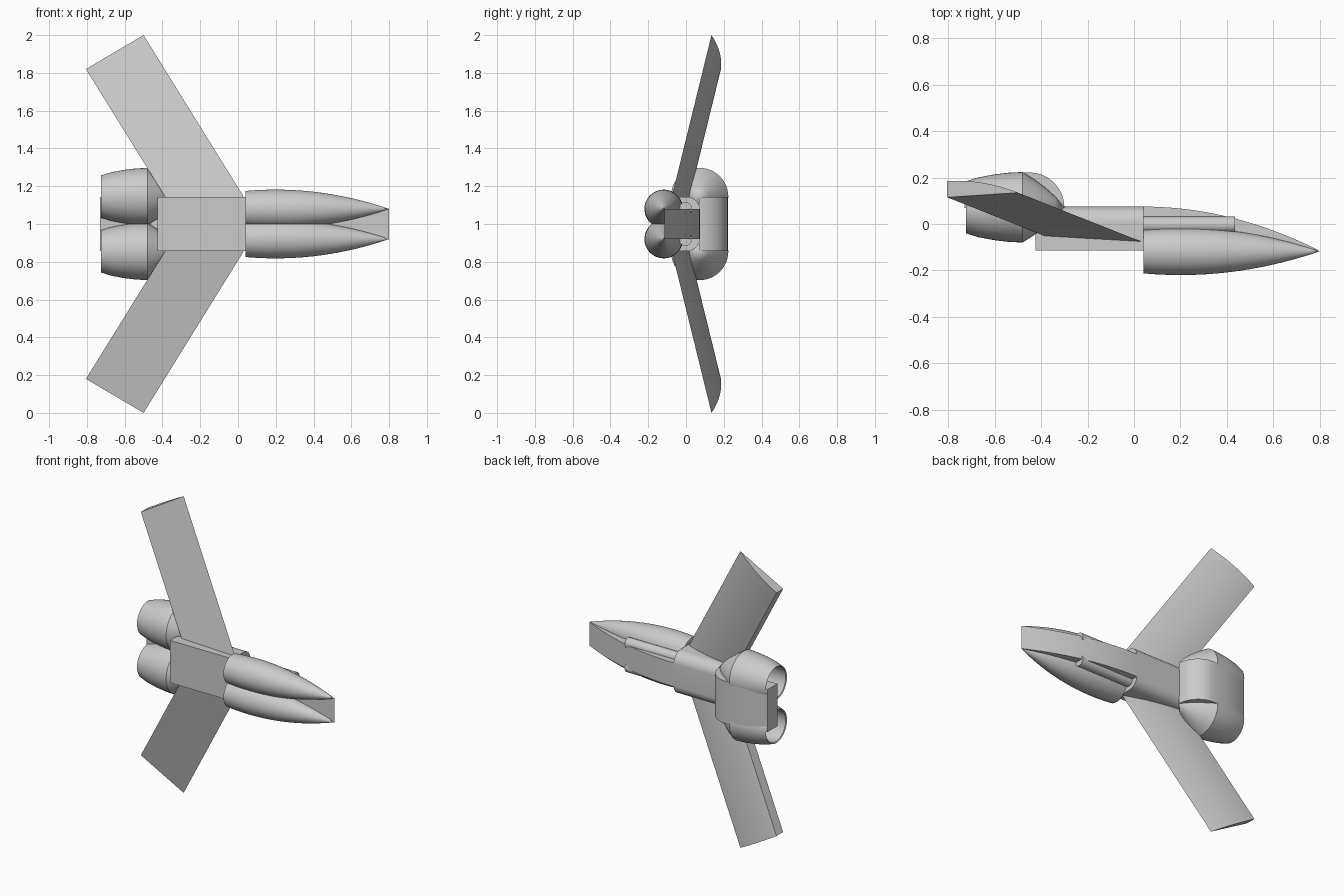
import bpy, bmesh, math
from mathutils import Vector

if "Cube" in bpy.data.objects:
    bpy.data.objects.remove(bpy.data.objects["Cube"])

MID = 1.0  # height of the symmetry plane
grey = bpy.data.materials.new("light_grey")
grey.diffuse_color = (0.6, 0.6, 0.6, 1)
grey.use_nodes = True
grey.node_tree.nodes["Principled BSDF"].inputs["Base Color"].default_value = grey.diffuse_color


def finish(name, bm):
    bmesh.ops.recalc_face_normals(bm, faces=bm.faces)
    me = bpy.data.meshes.new(name)
    bm.to_mesh(me)
    bm.free()
    me.materials.append(grey)
    ob = bpy.data.objects.new(name, me)
    bpy.context.collection.objects.link(ob)
    bpy.ops.object.select_all(action='DESELECT')
    ob.select_set(True)
    bpy.context.view_layer.objects.active = ob
    bpy.ops.object.shade_smooth_by_angle(angle=math.radians(30))
    return ob


def loft(name, a, b):
    """Closed solid between two matching outlines."""
    bm = bmesh.new()
    va, vb = [bm.verts.new(p) for p in a], [bm.verts.new(p) for p in b]
    n = len(a)
    bm.faces.new(va)
    bm.faces.new(vb[::-1])
    for i in range(n):
        j = (i + 1) % n
        bm.faces.new((va[i], vb[i], vb[j], va[j]))
    return finish(name, bm)


def revolve(name, profile, y, z, closed_loop=False, seg=48):
    """Spin (x, radius) points about a lengthwise axis."""
    bm = bmesh.new()
    pts = [bm.verts.new((x, y, z + r)) for x, r in profile]
    edges = [bm.edges.new(p) for p in zip(pts, pts[1:])]
    bmesh.ops.spin(bm, geom=pts + edges, cent=(0, y, z), axis=(1, 0, 0),
                   angle=2 * math.pi, steps=seg)
    bmesh.ops.remove_doubles(bm, verts=bm.verts, dist=1e-4)
    return finish(name, bm)


def arc(cx, cy, r, a0, a1, n=12):
    return [(cx + r * math.cos(math.radians(a0 + (a1 - a0) * i / n)),
             cy + r * math.sin(math.radians(a0 + (a1 - a0) * i / n)))
            for i in range(n + 1)]


# Fuselage: flat in front, rounded rear corners
sec = ([(-0.115, MID - 0.143), (-0.115, MID + 0.143)]
       + arc(0.005, MID + 0.073, 0.07, 90, 0) + arc(0.005, MID - 0.073, 0.07, 0, -90))
loft("fuselage", [(-0.425, y, z) for y, z in sec], [(0.04, y, z) for y, z in sec])

# Nose slab with curved back
xs = [0.04 + 0.76 * i / 20 for i in range(21)]
side = [(0.04, -0.115)] + [(x, 0.075 - 0.19 * ((x - 0.04) / 0.76) ** 2) for x in xs]
loft("nose_slab", [(x, y, MID - 0.08) for x, y in side], [(x, y, MID + 0.08) for x, y in side])

# Engine bridge between the nacelles
bridge = [(-0.73, 0.07), (-0.73, 0.175), (-0.67, 0.197), (-0.6, 0.212), (-0.54, 0.22), (-0.47, 0.222)]
bridge += [(-0.45 + 0.15 * c, 0.07 + 0.152 * s) for c, s in arc(0, 0, 1, 82, 0)]
loft("engine_bridge", [(x, y, MID - 0.143) for x, y in bridge], [(x, y, MID + 0.143) for x, y in bridge])

# Paired parts, mirrored above and below the middle
pod = [(0.04, 0)] + [(x, max(0, 0.102 - 0.283 * (x - 0.2) ** 2)) for x in xs]
nacelle = [(-0.5, 0), (-0.5, 0.12), (-0.72, 0.105), (-0.725, 0.112), (-0.67, 0.129), (-0.6, 0.142),
           (-0.54, 0.149), (-0.48, 0.152), (-0.43, 0.12), (-0.38, 0.083), (-0.34, 0.047), (-0.3, 0)]
for s, tag in ((1, "upper"), (-1, "lower")):
    revolve(tag + "_nose_pod", pod, -0.118, MID + s * 0.08)
    revolve(tag + "_rail", [(0.03, 0), (0.03, 0.035), (0.435, 0.035), (0.435, 0)], -0.003, MID + s * 0.08)
    revolve(tag + "_nacelle", nacelle, 0.072, MID + s * 0.145)

    # Wing: flat front, arched back, blunt trailing edge
    lead, chord, span = Vector((-0.5, 0.135, 1.0)), Vector((-0.305, -0.02, -0.18)), Vector((0.53, -0.21, -0.855))
    tip, root = [], []
    outline = [(i / 12, 0.07 * (1 - (1 - i / 12) ** 2)) for i in range(13)] + [(1, 0)]
    for t, h in outline:
        p = lead + chord * t + Vector((0, h, 0))
        q = p + span * (1 - 0.15 * t)
        tip.append((p.x, p.y, MID + s * p.z))
        root.append((q.x, q.y, MID + s * q.z))
    loft(tag + "_wing", tip, root)
